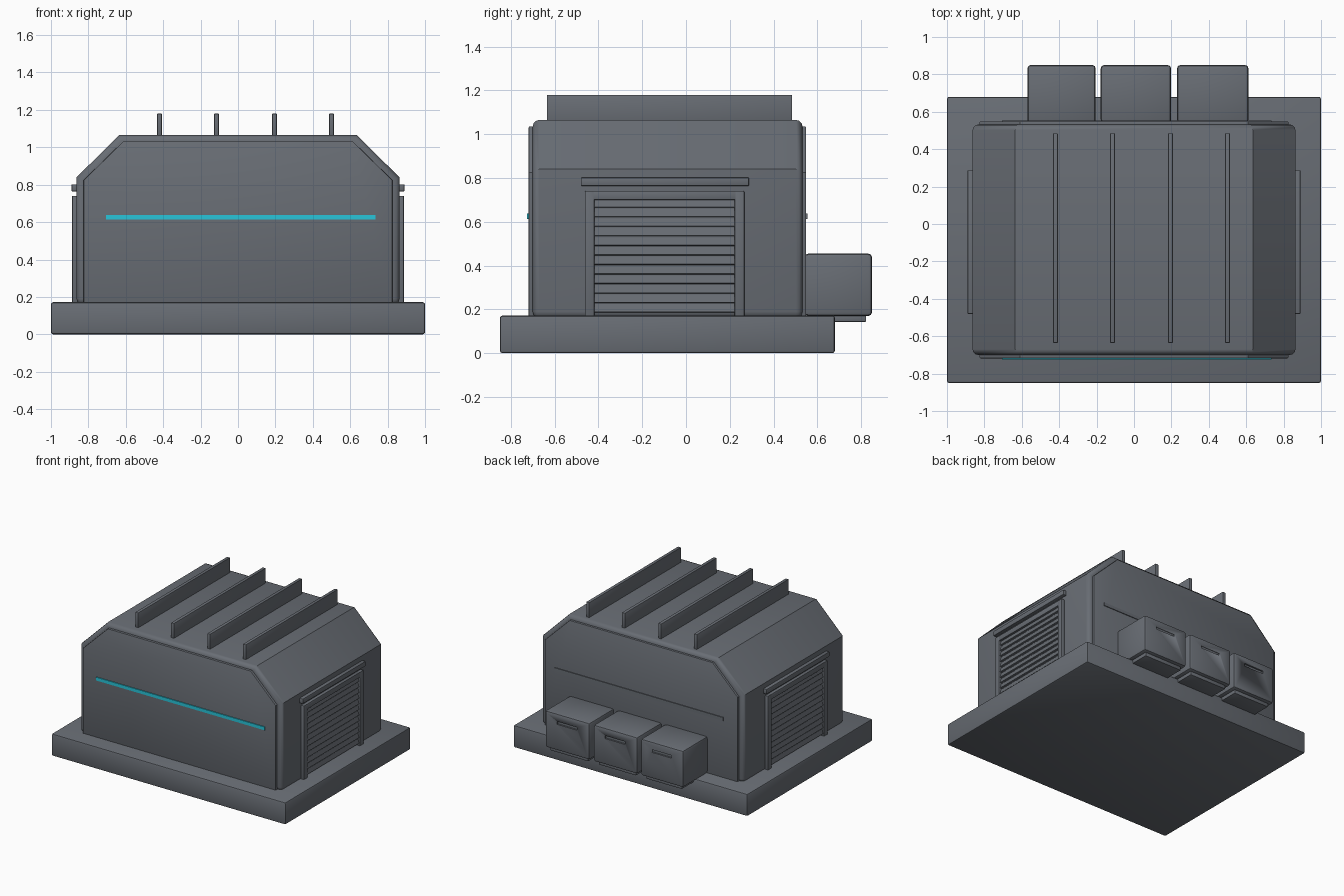
import bpy, bmesh, math
from mathutils import Matrix

if "Cube" in bpy.data.objects:
    bpy.data.objects.remove(bpy.data.objects["Cube"])


def material(name, rgb):
    m = bpy.data.materials.new(name)
    m.diffuse_color = (*rgb, 1)
    m.use_nodes = True
    m.node_tree.nodes["Principled BSDF"].inputs["Base Color"].default_value = m.diffuse_color
    return m


GREY = material("slate grey", (0.140, 0.154, 0.176))
CYAN = material("light cyan", (0.022, 0.56, 0.70))


def finish(name, bm, mat, bevel=0.0, segments=2):
    bmesh.ops.recalc_face_normals(bm, faces=bm.faces)
    me = bpy.data.meshes.new(name)
    bm.to_mesh(me)
    bm.free()
    me.materials.append(mat)
    ob = bpy.data.objects.new(name, me)
    bpy.context.collection.objects.link(ob)
    bpy.ops.object.select_all(action='DESELECT')
    bpy.context.view_layer.objects.active = ob
    ob.select_set(True)
    if bevel:
        b = ob.modifiers.new("bevel", 'BEVEL')
        b.width, b.segments = bevel, segments
        b.limit_method, b.angle_limit = 'ANGLE', math.radians(50)
        bpy.ops.object.modifier_apply(modifier=b.name)
    bpy.ops.object.shade_smooth_by_angle(angle=math.radians(35))
    return ob


def box(name, x, y, z, mat=GREY, bevel=0.0, tilt=0.0):
    """Box from (min, max) ranges, optionally tilted about its own y axis."""
    bm = bmesh.new()
    bmesh.ops.create_cube(bm, size=1)
    size = [r[1] - r[0] for r in (x, y, z)]
    mid = [(r[1] + r[0]) / 2 for r in (x, y, z)]
    bmesh.ops.scale(bm, vec=size, verts=bm.verts)
    bmesh.ops.transform(bm, verts=bm.verts,
                        matrix=Matrix.Translation(mid) @ Matrix.Rotation(tilt, 4, 'Y'))
    return finish(name, bm, mat, bevel)


def gable(name, half, eave, roof_half, top, y, bevel, segments=2):
    """Symmetric chamfered-roof profile extruded along y."""
    pts = [(-half, 0.16), (half, 0.16), (half, eave), (roof_half, top),
           (-roof_half, top), (-half, eave)]
    bm = bmesh.new()
    f = bm.faces.new([bm.verts.new((px, y[0], pz)) for px, pz in pts])
    new = bmesh.ops.extrude_face_region(bm, geom=[f])["geom"]
    bmesh.ops.translate(bm, vec=(0, y[1] - y[0], 0),
                        verts=[v for v in new if isinstance(v, bmesh.types.BMVert)])
    return finish(name, bm, GREY, bevel, segments)


# Base slab and main hall with its end panels
box("base_slab", (-1, 1), (-0.85, 0.68), (0, 0.172), bevel=0.012)
gable("hall", 0.863, 0.84, 0.635, 1.065, (-0.70, 0.532), 0.03, 3)
gable("front_panel", 0.825, 0.825, 0.61, 1.035, (-0.718, -0.69), 0.004)
gable("back_panel", 0.825, 0.825, 0.61, 1.035, (0.52, 0.548), 0.004)

# Horizontal strips on both ends
box("front_light_strip", (-0.705, 0.735), (-0.725, -0.716), (0.613, 0.638), CYAN)
box("back_strip", (-0.705, 0.735), (0.546, 0.554), (0.613, 0.638))

# Roof fins
for i, fx in enumerate((-0.42, -0.115, 0.195, 0.5)):
    box(f"roof_fin_{i + 1}", (fx - 0.0125, fx + 0.0125), (-0.635, 0.485), (1.05, 1.18), bevel=0.003)


# Louvred doors on both sides
def side_box(name, s, x, y, z, **kw):
    tilt = kw.pop("tilt", 0) * s
    return box(name, tuple(sorted((s * x[0], s * x[1]))), y, z, tilt=tilt, **kw)


for side, s in (("right", 1), ("left", -1)):
    depth = (0.855, 0.887)
    side_box(f"{side}_door_post_front", s, depth, (-0.462, -0.418), (0.165, 0.741), bevel=0.004)
    side_box(f"{side}_door_post_back", s, depth, (0.222, 0.266), (0.165, 0.741), bevel=0.004)
    side_box(f"{side}_door_header", s, depth, (-0.44, 0.245), (0.70, 0.741), bevel=0.004)
    side_box(f"{side}_door_lintel", s, (0.85, 0.89), (-0.48, 0.287), (0.764, 0.802), bevel=0.004)
    for i in range(12):
        z = 0.205 + i * 0.0435
        side_box(f"{side}_louvre_{i + 1}", s, (0.862, 0.874), (-0.42, 0.225),
                 (z - 0.018, z + 0.018), tilt=-0.25)

# Storage bins at the back, with handle slots and support plates
for i, (x0, x1) in enumerate(((-0.57, -0.205), (-0.178, 0.198), (0.23, 0.612))):
    cx = (x0 + x1) / 2
    bin_ob = box(f"storage_bin_{i + 1}", (x0, x1), (0.54, 0.85), (0.17, 0.455), bevel=0.018)
    slot = box("slot_cutter", (cx - 0.085, cx + 0.085), (0.838, 0.9), (0.375, 0.397))
    slot.hide_render = True
    cut = bin_ob.modifiers.new("slot", 'BOOLEAN')
    cut.operation, cut.object, cut.solver = 'DIFFERENCE', slot, 'EXACT'
    bpy.context.view_layer.objects.active = bin_ob
    bpy.ops.object.modifier_apply(modifier=cut.name)
    bpy.data.objects.remove(slot)
    box(f"bin_support_{i + 1}", (x0 + 0.03, x1 - 0.03), (0.60, 0.822), (0.143, 0.175), bevel=0.004)
